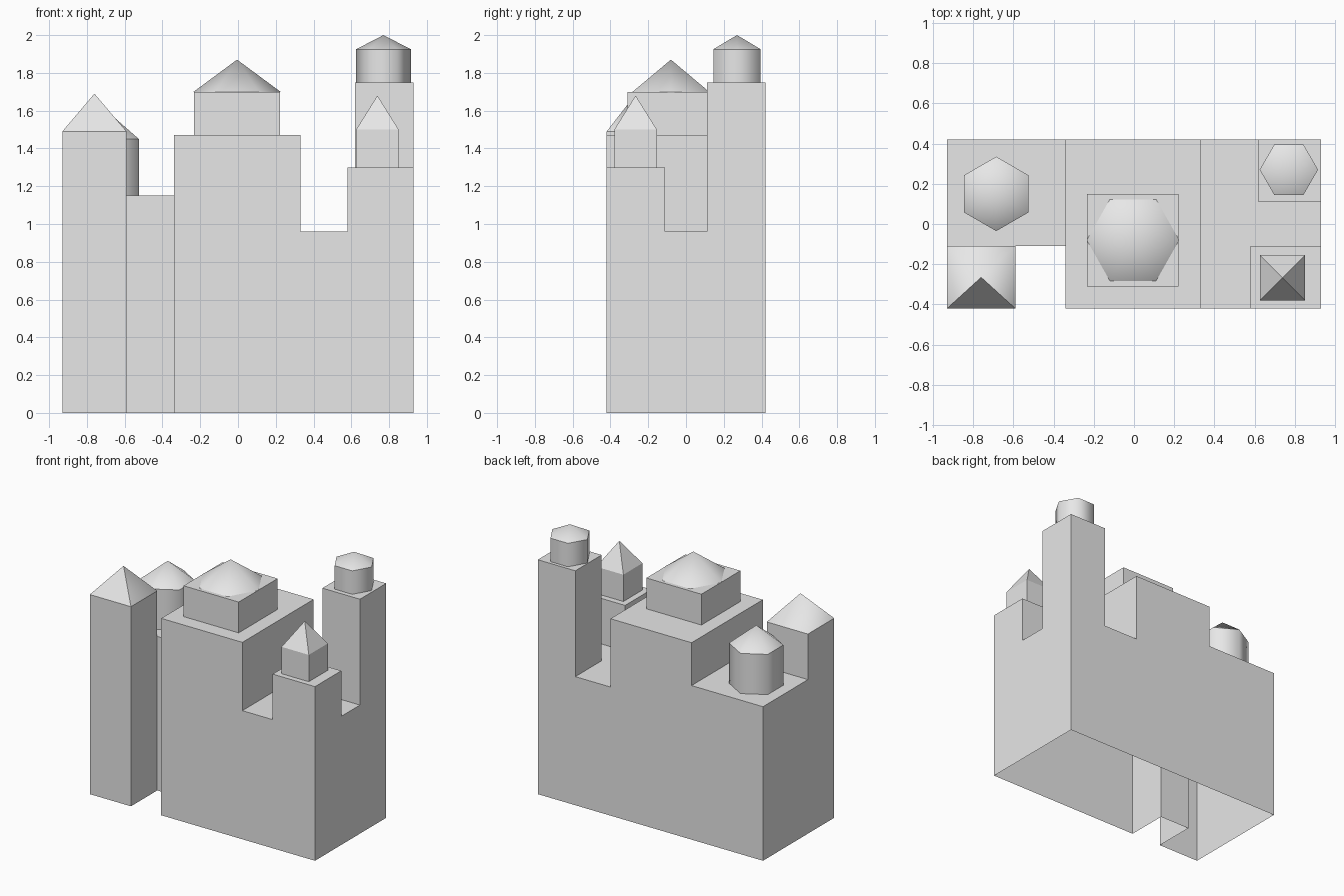
import bpy, bmesh, math

cube = bpy.data.objects.get("Cube")
if cube:
    bpy.data.objects.remove(cube, do_unlink=True)

GREY = (0.8, 0.8, 0.8, 1)
stone = bpy.data.materials.new("grey_stone")
stone.use_nodes = True
stone.diffuse_color = GREY
stone.node_tree.nodes["Principled BSDF"].inputs["Base Color"].default_value = GREY


def finish(name, bm):
    mesh = bpy.data.meshes.new(name)
    bm.to_mesh(mesh)
    bm.free()
    mesh.materials.append(stone)
    obj = bpy.data.objects.new(name, mesh)
    bpy.context.collection.objects.link(obj)
    return obj


def castle_walls():
    """One hollow shell, open below, from a plan of block heights."""
    xs = [-0.93, -0.59, -0.34, 0.33, 0.58, 0.62, 0.93]
    ys = [-0.42, -0.11, 0.11, 0.42]
    plan = [[1.49, 0, 1.47, 0.96, 1.3, 1.3],
            [1.15, 1.15, 1.47, 0.96, 0.96, 0.96],
            [1.15, 1.15, 1.47, 0.96, 0.96, 1.75]]
    zs = sorted({h for row in plan for h in row})
    axes = (xs, ys, zs)

    def solid(c):
        inside = all(0 <= c[a] < len(axes[a]) - 1 for a in range(3))
        return inside and plan[c[1]][c[0]] > zs[c[2]]

    bm = bmesh.new()
    cells = [(i, j, k) for i in range(len(xs) - 1)
             for j in range(len(ys) - 1) for k in range(len(zs) - 1)]
    for cell in filter(solid, cells):
        for a in range(3):
            b, c = (a + 1) % 3, (a + 2) % 3
            for side in (0, 1):
                beside = list(cell)
                beside[a] += 2 * side - 1
                if solid(beside) or beside[2] < 0:
                    continue
                loop = []
                for u, v in ((0, 0), (1, 0), (1, 1), (0, 1)):
                    p = list(cell)
                    p[a] += side
                    p[b] += u
                    p[c] += v
                    loop.append(bm.verts.new([axes[n][p[n]] for n in range(3)]))
                bm.faces.new(loop if side else loop[::-1])
    bmesh.ops.remove_doubles(bm, verts=bm.verts, dist=0.001)
    bmesh.ops.dissolve_limit(bm, angle_limit=0.01, verts=bm.verts, edges=bm.edges)
    finish("castle_walls", bm)


def turret(name, centre, radii, sides, turn, bottom, eaves, apex=None,
           smooth=False, crisp_front=False):
    """Prism with a pointed roof, a flat top, or a roof alone."""
    bm = bmesh.new()

    def ring(z):
        angles = [math.radians(turn) + math.tau * i / sides for i in range(sides)]
        return [bm.verts.new((centre[0] + radii[0] * math.cos(t),
                              centre[1] + radii[1] * math.sin(t), z)) for t in angles]

    top = ring(eaves)
    if bottom < eaves:
        low = ring(bottom)
        for i in range(sides):
            n = (i + 1) % sides
            bm.faces.new((low[i], low[n], top[n], top[i]))
    if apex:
        tip = bm.verts.new((*centre, apex))
        for i in range(sides):
            bm.faces.new((top[i], top[(i + 1) % sides], tip))
    else:
        bm.faces.new(top)
    bm.normal_update()
    # Rounded look across the sides, crisp line at the eaves
    for f in bm.faces:
        f.smooth = smooth
    for e in bm.edges:
        if all(v in top for v in e.verts):
            e.smooth = False
        if crisp_front and any(f.normal.y < -0.3 for f in e.link_faces):
            e.smooth = False
    finish(name, bm)


def square(width, depth):
    return (width / math.sqrt(2), depth / math.sqrt(2))


castle_walls()

# Central keep: upper storey and six-sided dome
turret("keep_upper_storey", (-0.005, -0.08), square(0.455, 0.46), 4, 45, 1.47, 1.7)
turret("keep_dome", (-0.005, -0.08), (0.23, 0.234), 6, 0, 1.7, 1.7, 1.87, smooth=True)

# Right side of the castle: square tower roof and six-sided turret
turret("right_tower_roof", (-0.76, -0.265), square(0.34, 0.31), 4, 45, 1.49, 1.49, 1.69,
       smooth=True, crisp_front=True)
turret("right_turret", (-0.685, 0.15), (0.185, 0.185), 6, 30, 1.15, 1.45, 1.59, smooth=True)

# Left side of the castle: square front turret and six-sided back turret
turret("left_front_turret", (0.738, -0.267), square(0.225, 0.225), 4, 45, 1.3, 1.5, 1.68)
turret("left_back_turret", (0.77, 0.27), (0.145, 0.145), 6, 0, 1.75, 1.925, 2.0, smooth=True)
